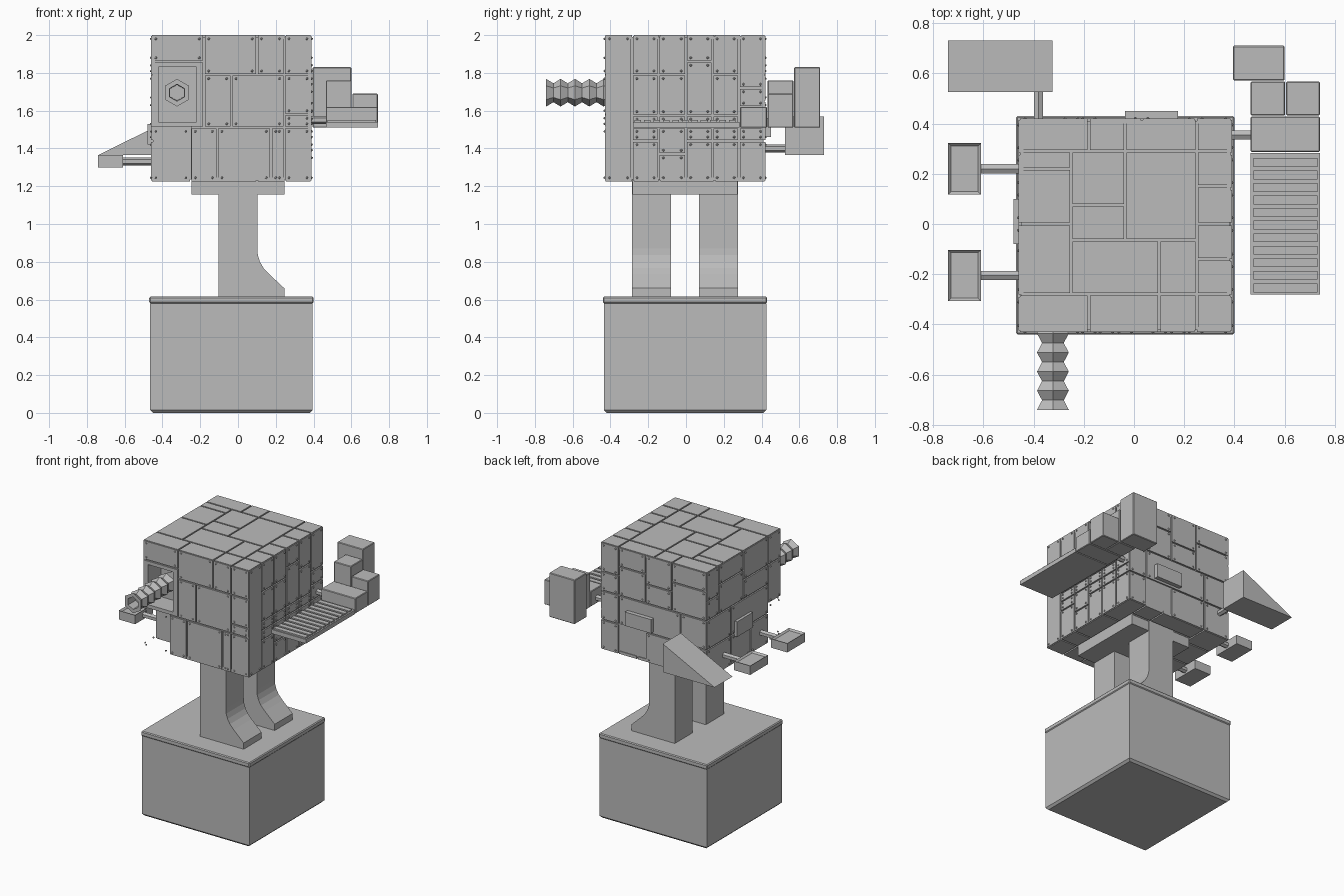
import bpy, bmesh, math
from mathutils import Matrix, Vector

grey = bpy.data.materials.new("plain grey")
grey.diffuse_color = (0.5, 0.5, 0.5, 1)


def finish(name, bm, smooth=False):
    bmesh.ops.recalc_face_normals(bm, faces=bm.faces)
    me = bpy.data.meshes.new(name)
    bm.to_mesh(me)
    bm.free()
    me.materials.append(grey)
    ob = bpy.data.objects.new(name, me)
    bpy.context.collection.objects.link(ob)
    return ob


def add_box(bm, x0, x1, y0, y1, z0, z1):
    m = Matrix.Translation(((x0 + x1) / 2, (y0 + y1) / 2, (z0 + z1) / 2)) @ \
        Matrix.Diagonal((x1 - x0, y1 - y0, z1 - z0, 1))
    return bmesh.ops.create_cube(bm, size=1, matrix=m)["verts"]


def boxes(name, *dims, bevel=0):
    bm = bmesh.new()
    for d in dims:
        add_box(bm, *d)
    if bevel:
        bmesh.ops.bevel(bm, geom=bm.edges[:], offset=bevel, segments=1, affect='EDGES')
    return finish(name, bm)


def extrude_profile(name, pts, y0, y1):
    """Prism from an x-z outline."""
    bm = bmesh.new()
    f = bm.faces.new([bm.verts.new((x, y0, z)) for x, z in pts])
    r = bmesh.ops.extrude_face_region(bm, geom=[f])
    bmesh.ops.translate(bm, vec=(0, y1 - y0, 0),
                        verts=[v for v in r["geom"] if isinstance(v, bmesh.types.BMVert)])
    return finish(name, bm)


def rod(name, a, b, r=0.021):
    a, b = Vector(a), Vector(b)
    bm = bmesh.new()
    m = Matrix.Translation((a + b) / 2) @ (b - a).to_track_quat('Z', 'Y').to_matrix().to_4x4()
    bmesh.ops.create_cone(bm, segments=6, radius1=r, radius2=r, depth=(b - a).length,
                          cap_ends=True, matrix=m)
    return finish(name, bm)


# Pedestal with a chamfered foot and a thin lip
bm = bmesh.new()
vs = add_box(bm, -0.465, 0.395, -0.435, 0.425, 0, 0.58)
bottom = [e for e in bm.edges if all(v.co.z < 0.01 for v in e.verts)]
bmesh.ops.bevel(bm, geom=bottom, offset=0.015, segments=1, affect='EDGES')
finish("pedestal", bm)
boxes("pedestal_lip", (-0.47, 0.4, -0.44, 0.43, 0.58, 0.615), bevel=0.006)

# Legs with flared feet, and the hip plate
leg = [(-0.103, 0.615), (0.245, 0.615), (0.245, 0.66), (0.165, 0.735), (0.135, 0.767),
       (0.116, 0.80), (0.105, 0.835), (0.102, 0.87), (0.102, 1.235), (-0.103, 1.235)]
extrude_profile("front_leg", leg, -0.285, -0.08)
extrude_profile("back_leg", leg, 0.07, 0.275)
boxes("hip_plate", (-0.245, 0.245, -0.282, 0.272, 1.155, 1.235))

# Body core: notched at the lower front left, open window above the notch
boxes("body_core",
      (-0.45, 0.38, -0.28, 0.41, 1.235, 1.99),
      (-0.22, 0.38, -0.42, -0.28, 1.235, 1.99),
      (-0.25, -0.22, -0.42, -0.28, 1.235, 1.54),
      (-0.45, -0.22, -0.42, -0.28, 1.83, 1.99),
      (-0.45, -0.22, -0.42, -0.28, 1.515, 1.54),
      (-0.45, -0.42, -0.42, -0.28, 1.54, 1.83))


def columns(spec):
    """Turn {(u0, u1): (v0, v1, v2...)} into panel rectangles."""
    return [(u[0], u[1], a, b) for u, vs in spec.items() for a, b in zip(vs, vs[1:])]


Z0, Z1 = 1.225, 2.0
front = columns({(-0.46, -0.18): (1.86, Z1), (-0.18, 0.10): (1.79, Z1),
                 (0.10, 0.245): (1.79, Z1), (0.245, 0.39): (Z0, 1.51, 1.58, 1.79, Z1),
                 (-0.18, -0.035): (1.51, 1.79), (-0.035, 0.245): (1.51, 1.79),
                 (-0.25, -0.11): (Z0, 1.51), (-0.11, 0.175): (Z0, 1.51),
                 (0.175, 0.245): (Z0, 1.51), (-0.46, -0.251): (Z0, 1.51)})
right = columns({(-0.43, -0.285): (Z0, Z1), (-0.285, -0.145): (Z0, 1.44, 1.51, 1.575, 1.79, Z1),
                 (-0.145, 0): (Z0, 1.37, 1.51, 1.575, 1.79, Z1),
                 (0, 0.14): (Z0, 1.44, 1.51, 1.575, 1.86, Z1),
                 (0.14, 0.28): (Z0, 1.44, 1.51, 1.575, 1.79, Z1),
                 (0.28, 0.42): (Z0, 1.44, 1.51, 1.62, 1.72, Z1)})
left = columns({(-0.43, -0.285): (Z0, 1.51, 1.79, Z1), (-0.285, -0.08): (Z0, 1.44),
                (-0.08, 0.14): (Z0, 1.44), (0.14, 0.42): (Z0, 1.44, 1.65),
                (-0.285, 0.14): (1.44, 1.65), (-0.285, 0): (1.65, 1.79, Z1),
                (0, 0.28): (1.65, 1.86, Z1), (0.28, 0.42): (1.65, 1.79, Z1)})
back = columns({(-0.46, -0.25): (Z0, 1.44, 1.65), (-0.25, 0.03): (Z0, 1.44),
                (0.03, 0.245): (Z0, 1.44), (0.245, 0.39): (Z0, 1.44, 1.65, 1.79, Z1),
                (-0.25, 0.245): (1.44, 1.65), (-0.46, -0.18): (1.65, 1.86, Z1),
                (-0.18, 0.03): (1.65, 1.79, Z1), (0.03, 0.245): (1.65, 1.86, Z1)})
top = columns({(-0.46, -0.25): (-0.28, 0, 0.22, 0.29), (-0.25, -0.035): (-0.065, 0.075, 0.29),
               (-0.035, 0.25): (-0.065, 0.29), (-0.25, 0.10): (-0.28, -0.065),
               (0.10, 0.25): (-0.43, -0.28, -0.065), (-0.46, -0.18): (-0.43, -0.28),
               (-0.18, 0.10): (-0.43, -0.28),
               (0.25, 0.39): (-0.43, -0.28, -0.14, 0, 0.15, 0.29, 0.42),
               (-0.461, -0.18): (0.29, 0.42), (-0.18, -0.035): (0.29, 0.42),
               (-0.0351, 0.25): (0.29, 0.42)})
under = columns({(-0.46, -0.25): (-0.43, -0.28, 0, 0.22, 0.42), (-0.25, 0.10): (-0.43, -0.28, 0.28, 0.42),
                 (0.10, 0.25): (-0.43, -0.28, 0.28, 0.42), (0.25, 0.39): (-0.43, -0.28, -0.14, 0.15, 0.42)})


def panels(name, axis, outer, sign, rects, rivets=True):
    """Plates on one side of the body, with rivets near their corners."""
    bm, g = bmesh.new(), 0.005
    lo, hi = sorted((outer, outer - sign * 0.02))
    for u0, u1, v0, v1 in rects:
        span = [(u0 + g, u1 - g), (v0 + g, v1 - g)]
        span.insert(axis, (lo, hi))
        centre = [sum(s) / 2 for s in span]
        notch = centre[0] < -0.25 and centre[1] < -0.285 and centre[2] < 1.5
        if not notch:
            add_box(bm, *[c for s in span for c in s])
        if rivets:
            for u in (u0 + 0.025, u1 - 0.025):
                for v in (v0 + 0.02, v1 - 0.02):
                    p = [u, v]
                    p.insert(axis, outer)
                    bmesh.ops.create_icosphere(bm, subdivisions=1, radius=0.007,
                                               matrix=Matrix.Translation(p))
    finish(name, bm)


panels("front_panels", 1, -0.43, -1, front)
panels("back_panels", 1, 0.42, 1, back)
panels("right_panels", 0, 0.39, 1, right)
panels("left_panels", 0, -0.46, -1, left)
panels("top_panels", 2, 2.0, 1, top, False)
panels("bottom_panels", 2, 1.225, -1, under, False)
boxes("window_frame",
      (-0.455, -0.42, -0.43, -0.41, 1.515, 1.855), (-0.22, -0.185, -0.43, -0.41, 1.515, 1.855),
      (-0.42, -0.22, -0.43, -0.41, 1.515, 1.54), (-0.42, -0.22, -0.43, -0.41, 1.83, 1.855))

# Hexagonal bellows nozzle with a hollow end
bm = bmesh.new()
stations = [(-0.28, 0.055)]
stations += [(-0.36 - 0.038 * i, 0.073 if i % 2 == 0 else 0.05) for i in range(11)]
stations += [(-0.74, 0.045), (-0.66, 0.042)]
rings = [[bm.verts.new((-0.323 + r * math.sin(k * math.pi / 3), y, 1.695 + r * math.cos(k * math.pi / 3)))
          for k in range(6)] for y, r in stations]
for a, b in zip(rings, rings[1:]):
    for k in range(6):
        bm.faces.new((a[k], a[(k + 1) % 6], b[(k + 1) % 6], b[k]))
bm.faces.new(rings[0])
bm.faces.new(rings[-1])
finish("bellows_nozzle", bm)

# Side pedals with recessed tops, on rods
for label, y in (("front", -0.205), ("back", 0.22)):
    bm = bmesh.new()
    add_box(bm, -0.74, -0.61, y - 0.102, y + 0.102, 1.30, 1.365)
    cap = [f for f in bm.faces if f.calc_center_median().z > 1.36]
    bmesh.ops.inset_region(bm, faces=cap, thickness=0.016, depth=0)
    bmesh.ops.translate(bm, verts=cap[0].verts[:], vec=(0, 0, -0.012))
    finish(label + "_pedal", bm)
    rod(label + "_pedal_rod", (-0.61, y, 1.33), (-0.45, y, 1.33))

# Wedge behind the body, on a rod
extrude_profile("back_wedge", [(-0.74, 1.365), (-0.325, 1.365), (-0.325, 1.57)], 0.525, 0.73)
rod("wedge_rod", (-0.38, 0.41, 1.40), (-0.38, 0.53, 1.40))

# Access plates on the back and left
boxes("back_plate", (-0.035, 0.175, 0.41, 0.45, 1.46, 1.56))
boxes("left_plate", (-0.48, -0.45, -0.08, 0.10, 1.42, 1.53))

# Right-hand walkway with treads, and stacked blocks at its end
boxes("walkway", (0.465, 0.74, -0.28, 0.283, 1.51, 1.54))
boxes("walkway_treads", *[(0.475, 0.73, -0.272 + i * 0.05, -0.237 + i * 0.05, 1.535, 1.55)
                          for i in range(11)])
boxes("walkway_blocks",
      (0.465, 0.74, 0.287, 0.428, 1.51, 1.62),
      (0.465, 0.602, 0.432, 0.568, 1.51, 1.76),
      (0.606, 0.74, 0.432, 0.568, 1.51, 1.69),
      (0.395, 0.60, 0.572, 0.71, 1.51, 1.83), bevel=0.004)
rod("walkway_rod", (0.38, 0.355, 1.55), (0.47, 0.355, 1.55))
